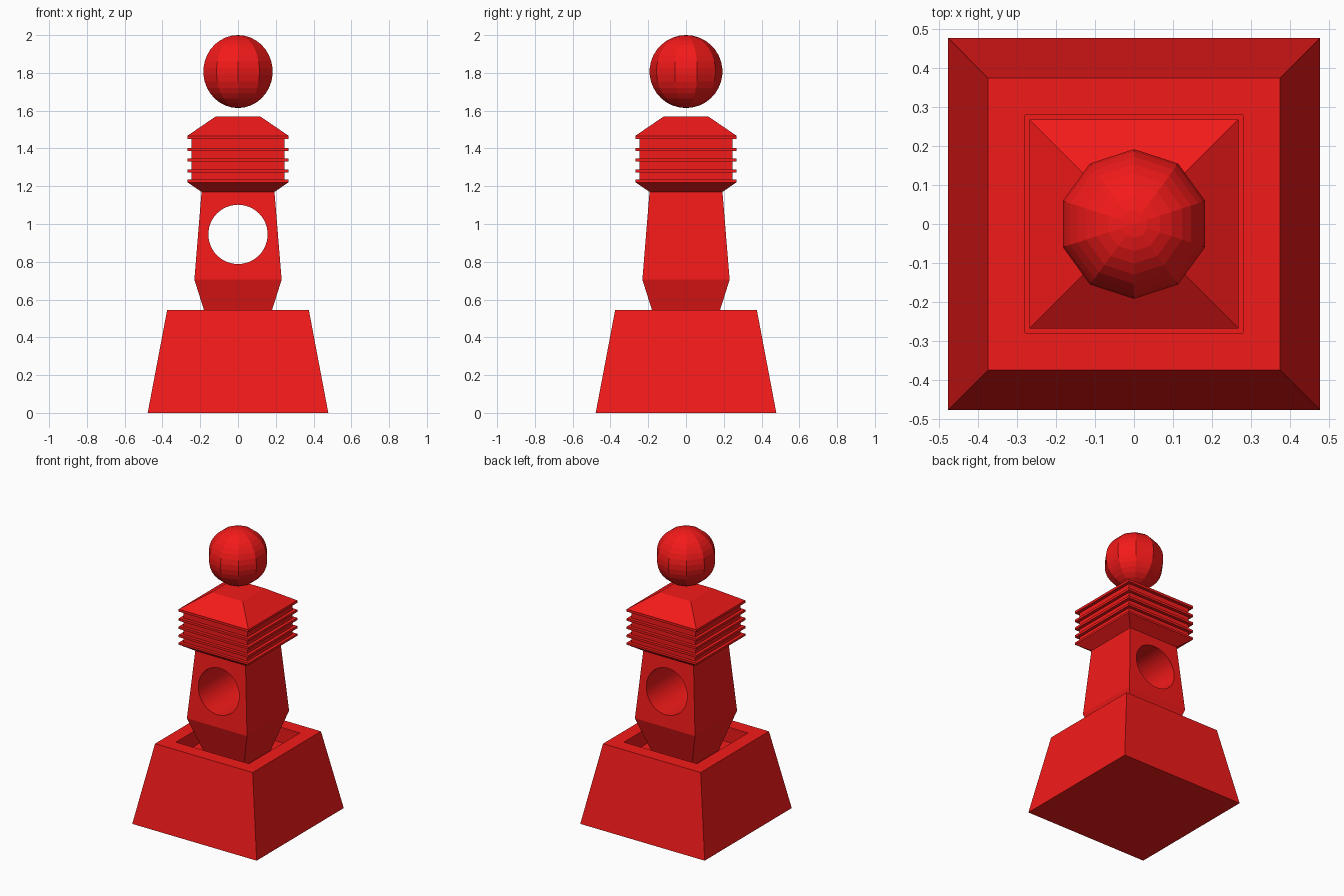
import bpy, bmesh
from math import sin, cos, pi, sqrt

if "Cube" in bpy.data.objects:
    bpy.data.objects.remove(bpy.data.objects["Cube"])

red = bpy.data.materials.new("red")
red.diffuse_color = (0.9, 0.01, 0.01, 1)
red.use_nodes = True
red.node_tree.nodes["Principled BSDF"].inputs["Base Color"].default_value = red.diffuse_color


def loft(name, profile, sides=4, phase=pi / 4, scale=sqrt(2)):
    """Stack of regular polygons given as (half width, z), capped at both ends."""
    bm = bmesh.new()
    rings = []
    for r, z in profile:
        rings.append([bm.verts.new((r * scale * cos(phase + 2 * pi * i / sides),
                                    r * scale * sin(phase + 2 * pi * i / sides), z))
                      for i in range(sides)])
    for a, b in zip(rings, rings[1:]):
        for i in range(sides):
            j = (i + 1) % sides
            bm.faces.new((a[i], a[j], b[j], b[i]))
    bm.faces.new(rings[0][::-1])
    bm.faces.new(rings[-1])
    bmesh.ops.remove_doubles(bm, verts=bm.verts, dist=1e-5)
    bmesh.ops.recalc_face_normals(bm, faces=bm.faces)
    mesh = bpy.data.meshes.new(name)
    bm.to_mesh(mesh)
    bm.free()
    mesh.materials.append(red)
    obj = bpy.data.objects.new(name, mesh)
    bpy.context.collection.objects.link(obj)
    return obj


# tapered plinth with a sunken square in its top
loft("plinth", [(0.478, 0), (0.375, 0.545), (0.28, 0.545), (0.28, 0.44)])

# column standing in the recess, with a round hole front to back
column = loft("column", [(0.147, 0.44), (0.231, 0.705), (0.193, 1.17)])
bpy.ops.mesh.primitive_cylinder_add(vertices=48, radius=0.157, depth=1,
                                    location=(0, 0, 0.945), rotation=(pi / 2, 0, 0))
cutter = bpy.context.object
cutter.name = "hole_cutter"
cutter.data.materials.append(red)
cutter.hide_render = True
cutter.hide_set(True)
hole = column.modifiers.new("hole", "BOOLEAN")
hole.operation = "DIFFERENCE"
hole.solver = "EXACT"
hole.object = cutter

# ribbed head: flare, thin ribs around a core, sloping roof
core, rib = 0.246, 0.268
head = [(0.193, 1.17), (rib, 1.221), (rib, 1.235), (core, 1.235)]
for z in (1.281, 1.338, 1.395):
    head += [(core, z - 0.008), (rib, z - 0.008), (rib, z + 0.008), (core, z + 0.008)]
head += [(core, 1.45), (rib, 1.45), (rib, 1.467), (0.12, 1.568)]
loft("head", head)

# ten-sided ball hovering above the roof
bands, radius = 17, 0.193
arc = [-pi / 2 + pi * i / bands for i in range(1, bands)]
ball = [(0.002, 1.807 - radius)]
ball += [(radius * cos(a), 1.807 + radius * sin(a)) for a in arc]
ball += [(0.002, 1.807 + radius)]
loft("ball", ball, 10, pi / 2, 1)
